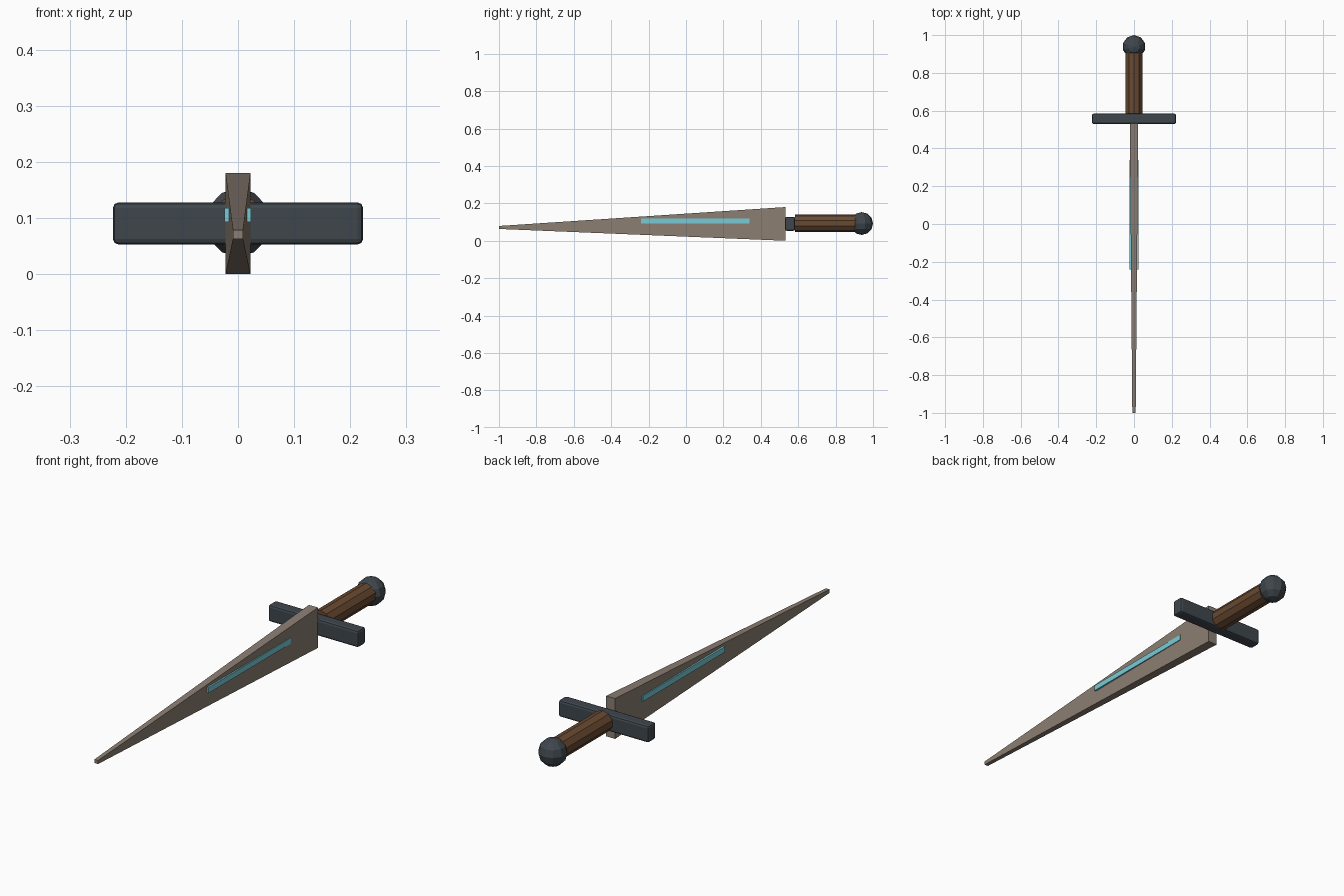
import bpy
import math
from mathutils import Matrix

cube = bpy.data.objects.get("Cube")
if cube:
    bpy.data.objects.remove(cube, do_unlink=True)


def make_material(name, rgb):
    mat = bpy.data.materials.new(name)
    mat.use_nodes = True
    color = (*rgb, 1.0)
    mat.diffuse_color = color
    mat.node_tree.nodes["Principled BSDF"].inputs["Base Color"].default_value = color
    return mat


steel = make_material("warm grey steel", (0.26, 0.21, 0.17))
iron = make_material("dark blue iron", (0.05, 0.062, 0.073))
wood = make_material("brown wood", (0.14, 0.068, 0.032))
glow = make_material("pale cyan", (0.19, 0.60, 0.68))


def finish(name, mat):
    obj = bpy.context.object
    obj.name = obj.data.name = name
    obj.data.materials.append(mat)
    return obj


def box(name, mat, low, high):
    """Box spanning two opposite corners, with geometry in world space."""
    bpy.ops.mesh.primitive_cube_add(size=1)
    obj = finish(name, mat)
    size = [b - a for a, b in zip(low, high)]
    mid = [(a + b) / 2 for a, b in zip(low, high)]
    obj.data.transform(Matrix.Translation(mid) @ Matrix.Diagonal((*size, 1)))
    return obj


AXIS_Z = 0.091

# Blade: a block whose front end is pinched to a small blunt tip
blade = box("blade", steel, (-0.0223, -1.0, 0.0), (0.0223, 0.532, 0.18))
for v in blade.data.vertices:
    if v.co.y < 0:
        v.co.x = math.copysign(0.009, v.co.x)
        v.co.z = 0.079 if v.co.z > 0.09 else 0.063

# Glowing strip running through both sides of the blade
box("blade_inlay", glow, (-0.0245, -0.24, 0.093), (0.0235, 0.34, 0.118))

# Crossguard with softened edges
guard = box("crossguard", iron, (-0.223, 0.529, 0.053), (0.223, 0.584, 0.128))
bevel = guard.modifiers.new("rounded edges", 'BEVEL')
bevel.width = 0.01
bevel.segments = 2

# Faceted wooden grip
GRIP_START, GRIP_END = 0.584, 0.92
bpy.ops.mesh.primitive_cylinder_add(
    vertices=10, radius=0.047, depth=GRIP_END - GRIP_START,
    location=(0, (GRIP_START + GRIP_END) / 2, AXIS_Z + 0.003),
    rotation=(math.radians(90), 0, 0))
finish("grip", wood)

# Faceted ball pommel
bpy.ops.mesh.primitive_uv_sphere_add(
    segments=10, ring_count=6, radius=0.061, location=(0, 0.939, AXIS_Z + 0.001))
finish("pommel", iron)
